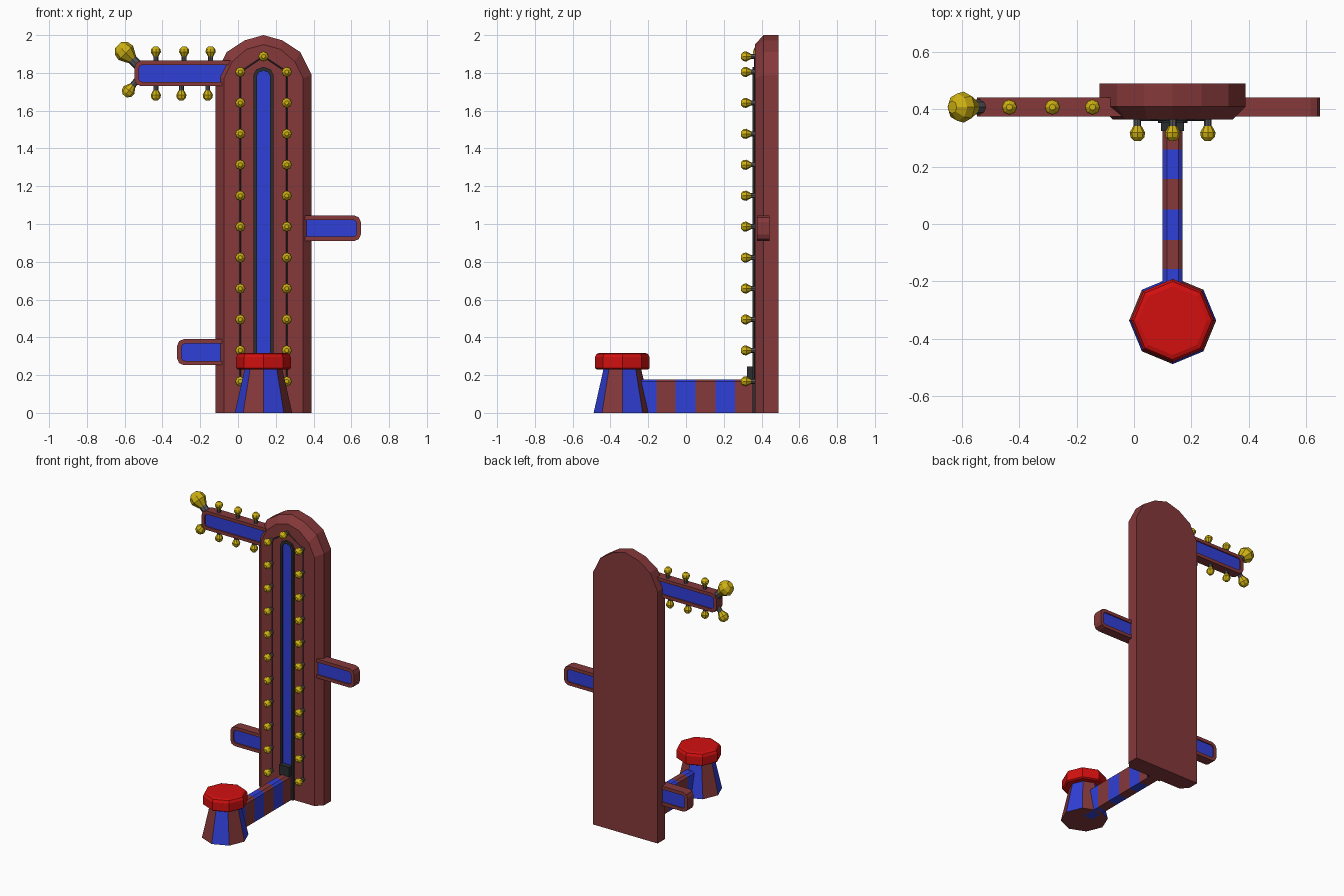
import bpy, bmesh, math
from mathutils import Vector

if "Cube" in bpy.data.objects:
    bpy.data.objects.remove(bpy.data.objects["Cube"])


def material(name, rgb):
    m = bpy.data.materials.new(name)
    m.diffuse_color = (*rgb, 1)
    m.use_nodes = True
    m.node_tree.nodes["Principled BSDF"].inputs["Base Color"].default_value = m.diffuse_color
    return m


MAROON = material("maroon wood", (0.235, 0.04, 0.042))
BLUE = material("blue paint", (0.03, 0.05, 0.68))
RED = material("red pad", (0.65, 0.005, 0.005))
GOLD = material("gold bulb", (0.62, 0.44, 0.006))
DARK = material("dark metal", (0.025, 0.027, 0.03))
GREY = material("grey socket", (0.09, 0.09, 0.10))

CX = 0.135      # tower centre line


def loft(name, loops, mats, bands):
    """Skin equal-length 3D loops; bands = material of first cap, each band, last cap."""
    bm = bmesh.new()
    rings = [[bm.verts.new(p) for p in loop] for loop in loops]
    n = len(rings[0])
    bm.faces.new(rings[0]).material_index = bands[0]
    for i in range(len(rings) - 1):
        a, b = rings[i], rings[i + 1]
        for k in range(n):
            f = bm.faces.new((a[k], a[(k + 1) % n], b[(k + 1) % n], b[k]))
            f.material_index = bands[i + 1]
    bm.faces.new(rings[-1]).material_index = bands[-1]
    bmesh.ops.recalc_face_normals(bm, faces=bm.faces)
    me = bpy.data.meshes.new(name)
    bm.to_mesh(me)
    bm.free()
    for m in mats:
        me.materials.append(m)
    ob = bpy.data.objects.new(name, me)
    bpy.context.collection.objects.link(ob)
    return ob


def at_y(pts, y):
    return [(x, y, z) for x, z in pts]


def arch(half, base=0.0):
    """Symmetric arch outline from (offset, z) points, listed from the side up to the crown."""
    left = [(CX - o, z) for o, z in half]
    right = [(CX + o, z) for o, z in reversed(half) if o > 0]
    return [(CX - half[0][0], base)] + left + right + [(CX + half[0][0], base)]


def lathe(name, profile, mats, bands, origin, direction, n=8):
    q = Vector((0, 0, 1)).rotation_difference(Vector(direction).normalized())
    loops = []
    for r, h in profile:
        loops.append([Vector(origin) + q @ Vector((r * math.cos(t), r * math.sin(t), h))
                      for t in (2 * math.pi * k / n for k in range(n))])
    return loft(name, loops, mats, bands)


def bulb(origin, direction, s=1.0):
    prof = [(0.013, -0.005), (0.013, 0.022), (0.014, 0.022),
            (0.027, 0.046), (0.024, 0.062), (0.011, 0.075)]
    lathe("bulb", [(r * s, h * s) for r, h in prof], [GREY, GOLD],
          [0, 0, 1, 1, 1, 1, 1], origin, direction)


# Tower board with chamfered front edge
outer = arch([(0.255, 1.79), (0.195, 1.91), (0.10, 1.972), (0, 2.0)])
inner = arch([(0.21, 1.77), (0.165, 1.86), (0.09, 1.925), (0, 1.95)])
loft("tower", [at_y(inner, 0.365), at_y(outer, 0.41), at_y(outer, 0.49)],
     [MAROON], [0, 0, 0, 0])

# Track: dark raised rim around a blue recessed strip
rim = arch([(0.052, 1.79), (0.038, 1.818), (0, 1.832)])
strip = arch([(0.034, 1.785), (0.025, 1.803), (0, 1.812)], 0.02)
loft("track", [at_y(rim, 0.37), at_y(rim, 0.352), at_y(strip, 0.352), at_y(strip, 0.361)],
     [DARK, BLUE], [0, 0, 0, 0, 1])

# Sliding puck at the foot of the track
bpy.ops.mesh.primitive_cube_add(size=1, location=(CX, 0.341, 0.21))
puck = bpy.context.object
puck.name = "puck"
puck.scale = (0.08, 0.034, 0.07)
puck.data.materials.append(DARK)


# Side signs with a rounded outer end and blue panels on both faces
def sign(name, x_root, x_tip, z0, z1):
    d = 1 if x_tip > x_root else -1

    def outline(m, c):
        t, a, b = x_tip - d * m, z0 + m, z1 - m
        return [(x_root, a), (t - d * c, a), (t - d * c * 0.3, a + c * 0.3), (t, a + c),
                (t, b - c), (t - d * c * 0.3, b - c * 0.3), (t - d * c, b), (x_root, b)]
    out, pan = outline(0, 0.034), outline(0.023, 0.018)
    y0, y1 = 0.375, 0.442
    loft(name, [at_y(pan, y0 + 0.008), at_y(pan, y0), at_y(out, y0),
                at_y(out, y1), at_y(pan, y1), at_y(pan, y1 - 0.008)],
         [MAROON, BLUE], [1, 0, 0, 0, 0, 0, 1])


sign("top_sign", 0.0, -0.548, 1.73, 1.865)
sign("middle_sign", 0.27, 0.65, 0.91, 1.045)
sign("lower_sign", 0.0, -0.322, 0.253, 0.39)

# Bulbs up both sides of the tower and one at the crown
for i in range(11):
    for dx in (-0.123, 0.123):
        bulb((CX + dx, 0.365, 0.167 + 0.1638 * i), (0, -1, 0))
bulb((CX, 0.365, 1.887), (0, -1, 0))

# Bulbs around the top sign
for x in (-0.435, -0.285, -0.145):
    bulb((x, 0.408, 1.865), (0, 0, 1))
for x in (-0.435, -0.30, -0.16):
    bulb((x, 0.408, 1.73), (0, 0, -1))
bulb((-0.53, 0.408, 1.84), (-0.7, 0, 0.72), 2.0)
bulb((-0.54, 0.408, 1.755), (-0.62, 0, -0.78), 1.3)

# Cable linking the tower bulbs
cu = bpy.data.curves.new("cable", "CURVE")
cu.dimensions = "3D"
cu.bevel_depth = 0.004
cu.bevel_resolution = 0
sp = cu.splines.new("POLY")
path = [(-0.123, 0.167), (-0.123, 1.805), (0, 1.887), (0.123, 1.805), (0.123, 0.167)]
sp.points.add(len(path) - 1)
for p, (dx, z) in zip(sp.points, path):
    p.co = (CX + dx, 0.363, z, 1)
cu.materials.append(DARK)
bpy.context.collection.objects.link(bpy.data.objects.new("cable", cu))

# Striped beam between tower and pad
section = [(-0.035, 0), (-0.035, 0.165), (-0.02, 0.178),
           (0.02, 0.178), (0.035, 0.165), (0.035, 0)]
cuts = [-0.30, -0.157, -0.055, 0.05, 0.157, 0.26, 0.368]
loft("beam", [at_y([(CX + x, z) for x, z in section], y) for y in cuts],
     [MAROON, BLUE], [1, 1, 0, 1, 0, 1, 0, 0])

# Striped octagonal pedestal, alternating colour per side
PAD = (CX, -0.337, 0)
base = lathe("pedestal", [(0.152, 0), (0.098, 0.24)], [MAROON, BLUE], [0, 0, 0], PAD, (0, 0, 1))
for f in base.data.polygons:
    if abs(f.normal.z) < 0.9:
        a = math.atan2(f.normal.y, f.normal.x) % (2 * math.pi)
        f.material_index = 1 - int(a // (math.pi / 4)) % 2

# Red strike pad
lathe("strike_pad", [(0.135, 0.23), (0.145, 0.237), (0.145, 0.295), (0.136, 0.312), (0.12, 0.318)],
      [RED], [0] * 6, PAD, (0, 0, 1))
